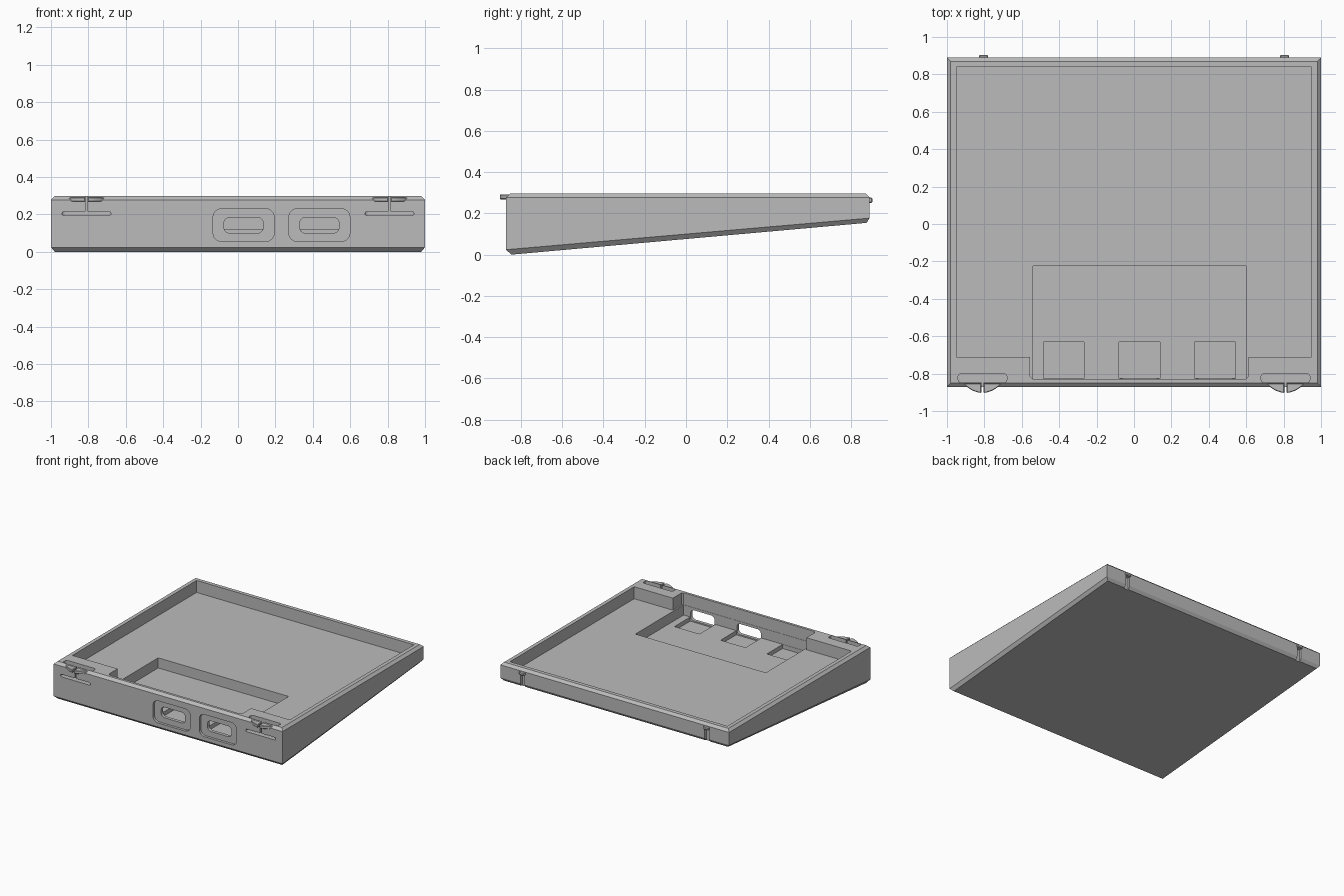
import bpy
import bmesh
from math import cos, sin, pi

cube = bpy.data.objects.get("Cube")
if cube:
    bpy.data.objects.remove(cube, do_unlink=True)

grey = bpy.data.materials.new("plain_grey")
grey.use_nodes = True
grey.diffuse_color = (0.5, 0.5, 0.5, 1)
bsdf = next(n for n in grey.node_tree.nodes if n.type == 'BSDF_PRINCIPLED')
bsdf.inputs["Base Color"].default_value = (0.5, 0.5, 0.5, 1)


def loft(name, rings):
    """Closed solid through rings of equal length."""
    bm = bmesh.new()
    loops = [[bm.verts.new(p) for p in ring] for ring in rings]
    bm.faces.new(loops[0])
    bm.faces.new(loops[-1])
    n = len(loops[0])
    for a, b in zip(loops, loops[1:]):
        for i in range(n):
            j = (i + 1) % n
            bm.faces.new((a[i], a[j], b[j], b[i]))
    bmesh.ops.recalc_face_normals(bm, faces=bm.faces)
    mesh = bpy.data.meshes.new(name)
    bm.to_mesh(mesh)
    bm.free()
    mesh.materials.append(grey)
    obj = bpy.data.objects.new(name, mesh)
    bpy.context.collection.objects.link(obj)
    return obj


def prism(name, pts, axis, lo, hi):
    """Extrude an outline along z (x, y points) or y (x, z points)."""
    if axis == 'z':
        return loft(name, [[(a, b, h) for a, b in pts] for h in (lo, hi)])
    return loft(name, [[(a, h, b) for a, b in pts] for h in (lo, hi)])


def rect(x0, x1, y0, y1, r=0, steps=6):
    """Rectangle outline with optional rounded corners."""
    if not r:
        return [(x0, y0), (x1, y0), (x1, y1), (x0, y1)]
    pts = []
    corners = [(x1 - r, y1 - r), (x0 + r, y1 - r), (x0 + r, y0 + r), (x1 - r, y0 + r)]
    for k, (cx, cy) in enumerate(corners):
        for i in range(steps + 1):
            a = (k + i / steps) * pi / 2
            pts.append((cx + r * cos(a), cy + r * sin(a)))
    return pts


def ring(x, front, back, z_front, z_back):
    return [(-x, front, z_front), (x, front, z_front),
            (x, back, z_back), (-x, back, z_back)]


# Wedge-shaped tray with chamfered top and bottom edges
tray = loft("tray", [
    ring(0.98, -0.847, 0.875, 0.0, 0.154),
    ring(1.0, -0.872, 0.89, 0.024, 0.177),
    ring(1.0, -0.872, 0.89, 0.278, 0.278),
    ring(0.98, -0.85, 0.87, 0.297, 0.297)])

TOP = 0.4
cutters = []


def cut(pts, axis, lo, hi):
    cutters.append(prism("cutter", pts, axis, lo, hi))


# Main cavity, leaving a solid block in each front corner
cut([(-0.95, 0.84), (-0.95, -0.71), (-0.555, -0.71), (-0.555, -0.815),
     (-0.54, -0.83), (0.597, -0.83), (0.612, -0.815), (0.612, -0.71),
     (0.95, -0.71), (0.95, 0.84)], 'z', 0.202, TOP)

# Deeper pocket and the three small recesses in its floor
cut(rect(-0.54, 0.6, -0.828, -0.225), 'z', 0.122, TOP)
for x in (-0.375, 0.03, 0.433):
    cut(rect(x - 0.109, x + 0.109, -0.826, -0.63), 'z', 0.09, TOP)

# Two front ports: shallow rounded surround and a through hole
for x in (0.03, 0.435):
    cut(rect(x - 0.163, x + 0.163, 0.055, 0.23, 0.045), 'y', -0.95, -0.852)
    cut(rect(x - 0.105, x + 0.105, 0.1, 0.183, 0.03), 'y', -0.95, -0.8)

for s in (-1, 1):
    # Slots that free each front latch
    x = 0.81 * s
    cut(rect(x - 0.13, x + 0.13, -0.847, -0.8, 0.015), 'z', 0.195, TOP)
    cut(rect(x - 0.13, x + 0.13, 0.194, 0.214, 0.008), 'y', -0.95, -0.82)
    cut(rect(x - 0.006, x + 0.006, 0.204, TOP), 'y', -0.95, -0.82)
    # Groove below each rear peg
    cut(rect(s * 0.805 - 0.018, s * 0.805 + 0.018, 0.1, 0.25), 'y', 0.868, 0.95)

for i, c in enumerate(cutters):
    mod = tray.modifiers.new("cut", 'BOOLEAN')
    mod.operation = 'DIFFERENCE'
    mod.solver = 'EXACT'
    mod.object = c
bpy.context.view_layer.update()
result = bpy.data.meshes.new_from_object(
    tray.evaluated_get(bpy.context.evaluated_depsgraph_get()))
tray.modifiers.clear()
tray.data = result
for c in cutters:
    bpy.data.objects.remove(c, do_unlink=True)


def bevel(obj, width):
    mod = obj.modifiers.new("soft_edge", 'BEVEL')
    mod.width = width
    mod.segments = 1


for s, side in ((-1, "right"), (1, "left")):
    # Split, bow-shaped latch tongue
    for h, half in ((-1, "outer"), (1, "inner")):
        pts = []
        for i in range(9):
            t = 0.006 + (0.1 - 0.006) * i / 8
            pts.append((0.81 * s + h * t, -0.857 - 0.046 * (1 - (t / 0.1) ** 2)))
        pts += [(0.81 * s + h * 0.1, -0.85), (0.81 * s + h * 0.006, -0.85)]
        tongue = prism(f"latch_{side}_{half}", pts, 'z', 0.268, 0.292)
        bevel(tongue, 0.005)
    # Rear peg
    x = 0.805 * s
    peg = prism(f"rear_peg_{side}", rect(x - 0.025, x + 0.025, 0.25, 0.277), 'y', 0.87, 0.904)
    bevel(peg, 0.006)
